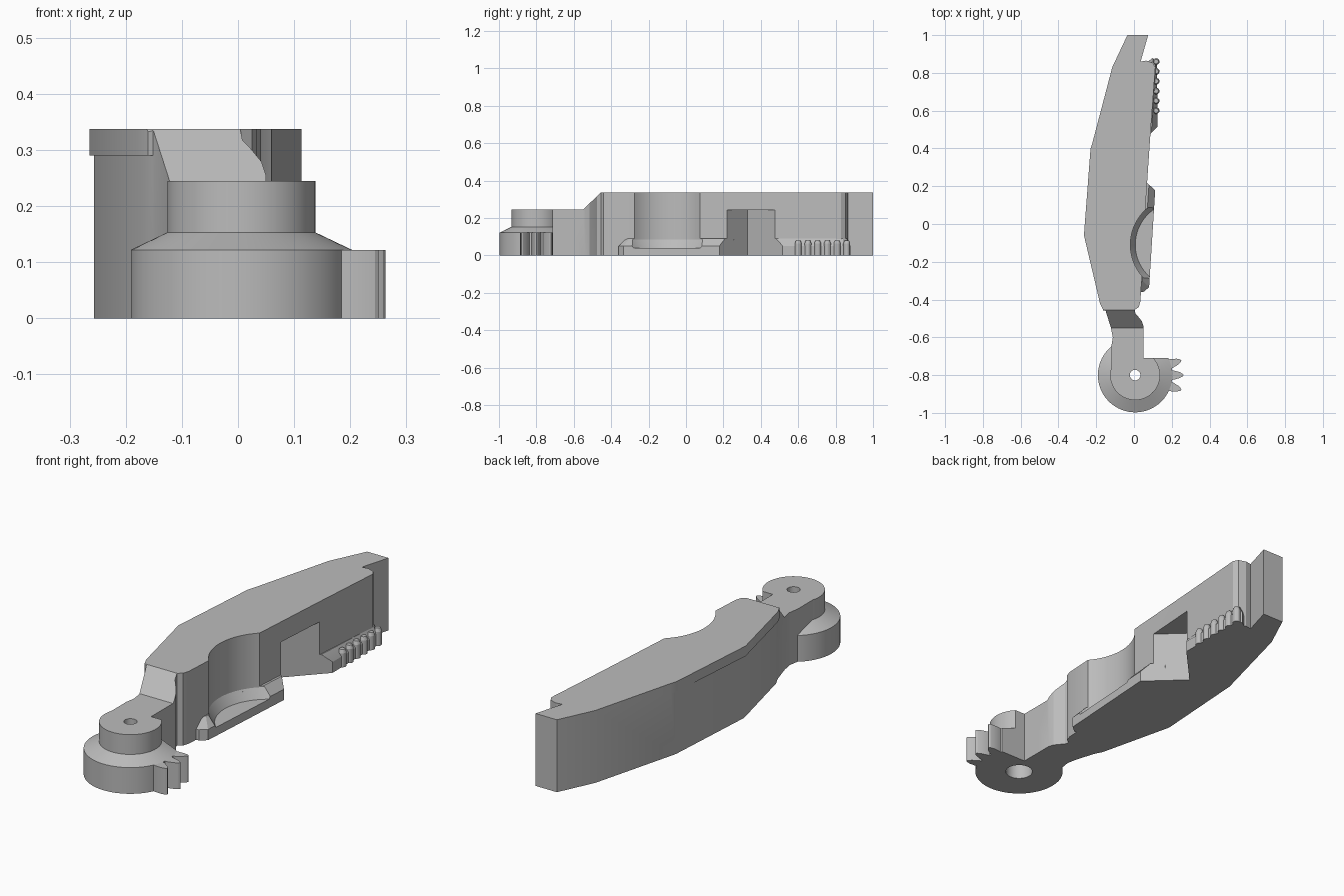
import bpy, bmesh, math

cube = bpy.data.objects.get("Cube")
if cube:
    bpy.data.objects.remove(cube)

grey = bpy.data.materials.new("plain grey")
grey.use_nodes = True
GREY = (0.5, 0.5, 0.5, 1)
grey.diffuse_color = GREY
grey.node_tree.nodes["Principled BSDF"].inputs["Base Color"].default_value = GREY


def loft(name, rings):
    """Solid through a stack of (z, outline) rings with equal point counts."""
    bm = bmesh.new()
    loops = [[bm.verts.new((x, y, z)) for x, y in pts] for z, pts in rings]
    for a, b in zip(loops, loops[1:]):
        for i in range(len(a)):
            j = (i + 1) % len(a)
            bm.faces.new((a[i], a[j], b[j], b[i]))
    bm.faces.new(loops[0][::-1])
    bm.faces.new(loops[-1])
    bmesh.ops.recalc_face_normals(bm, faces=bm.faces)
    mesh = bpy.data.meshes.new(name)
    bm.to_mesh(mesh)
    bm.free()
    mesh.materials.append(grey)
    ob = bpy.data.objects.new(name, mesh)
    bpy.context.collection.objects.link(ob)
    return ob


def prism(name, pts, z0, z1):
    return loft(name, [(z0, pts), (z1, pts)])


def circle(x, y, r, n=64):
    return [(x + r * math.cos(math.tau * i / n), y + r * math.sin(math.tau * i / n))
            for i in range(n)]


def lathe(name, x, y, profile, n=64):
    return loft(name, [(z, circle(x, y, r, n)) for r, z in profile])


def boolean(ob, other, op, keep=False):
    mod = ob.modifiers.new("boolean", "BOOLEAN")
    mod.object, mod.operation, mod.solver = other, op, "EXACT"
    bpy.context.view_layer.objects.active = ob
    bpy.ops.object.modifier_apply(modifier=mod.name)
    if not keep:
        bpy.data.objects.remove(other)


TOP = 0.337
HUB = (0.006, -0.8)

# Long body with the narrow arm leading to the hub
outline = [
    (-0.035, 1), (-0.115, 0.83), (-0.228, 0.4), (-0.257, -0.06), (-0.17, -0.42),
    (-0.15, -0.46), (-0.122, -0.55), (-0.112, -0.6), (-0.12, -0.65), (-0.12, -0.8),
    (0.05, -0.8), (0.05, -0.54), (0.042, -0.515), (0.022, -0.49), (0.008, -0.475),
    (0.004, -0.455), (0.025, -0.44), (0.034, -0.41), (0.04, -0.3), (0.06, 0.08),
    (0.085, 0.45), (0.113, 0.83), (0.1, 0.853), (0.065, 0.865), (0.035, 0.86), (0.075, 1)]
body = prism("body", outline, 0, TOP)

# Thin overhanging lip along the upper left edge
lip = prism("lip", [(-0.18, 0.55), (-0.23, 0.4), (-0.265, -0.06), (-0.18, -0.42),
                    (-0.16, -0.46), (-0.1, -0.44), (-0.1, 0.5)], 0.29, TOP)
boolean(body, lip, "UNION")

# Slope down from the body to the arm
slope = loft("slope_cutter", [
    (0.245, [(-1, -1.2), (1, -1.2), (1, -0.55), (-1, -0.55)]),
    (0.487, [(-1, -1.2), (1, -1.2), (1, -0.3), (-1, -0.3)])])
boolean(body, slope, "DIFFERENCE")

# Stepped hub with a flat stop beside the arm
hub = lathe("hub", *HUB, [(0.197, 0), (0.197, 0.122), (0.132, 0.153), (0.132, 0.245)], 96)
stop = prism("stop_cutter", [(0.05, -0.71), (0.4, -0.71), (0.4, -0.5), (0.05, -0.5)], -0.1, 0.5)
boolean(hub, stop, "DIFFERENCE")
boolean(body, hub, "UNION")

# Stepped pivot hole
hole = lathe("hole_cutter", *HUB, [(0.06, -0.1), (0.06, 0.12), (0.028, 0.12), (0.028, 0.5)], 40)
boolean(body, hole, "DIFFERENCE")

# Chamfered ledge along the foot of the right side
low = [(0, -0.36), (0.05, -0.36), (0.08, -0.335), (0.113, 0.19), (0.125, 0.5),
       (0.122, 0.84), (0.1, 0.88), (0.06, 0.85)]
high = [(0, -0.32), (0.035, -0.32), (0.045, -0.3), (0.078, 0.19), (0.093, 0.5),
        (0.113, 0.84), (0.1, 0.86), (0.06, 0.84)]
ledge = loft("ledge", [(0, low), (0.05, low), (0.09, high)])

# Round scoop and V-shaped notch, cut through both body and ledge
scoop = lathe("scoop_cutter", 0.235, -0.11,
              [(0.228, 0.04), (0.254, 0.085), (0.254, 0.6)], 96)
notch = prism("notch_cutter", [(-0.05, 0.33), (0.27, 0.03), (0.25, 0.65)], -0.1, 0.243)
for cutter in (scoop, notch):
    boolean(body, cutter, "DIFFERENCE", keep=True)
    boolean(ledge, cutter, "DIFFERENCE")

parts = [body, ledge]

# Row of small rounded rack teeth
for i in range(6):
    parts.append(lathe(f"rack_tooth_{i + 1}", 0.117, 0.6 + 0.052 * i,
                       [(0.018, 0), (0.018, 0.065), (0.012, 0.08)], 16))

# Three pointed gear teeth on the hub
blade = [(0.17, -0.028), (0.205, -0.024), (0.235, -0.016), (0.252, -0.007),
         (0.257, 0), (0.252, 0.007), (0.235, 0.016), (0.205, 0.024), (0.17, 0.028)]
for i, angle in enumerate((-0.31, 0, 0.31)):
    c, s = math.cos(angle), math.sin(angle)
    pts = [(HUB[0] + x * c - y * s, HUB[1] + x * s + y * c) for x, y in blade]
    parts.append(prism(f"gear_tooth_{i + 1}", pts, 0, 0.122))

# Smooth the round walls, keep the edges crisp
bpy.ops.object.select_all(action="DESELECT")
for ob in parts:
    ob.select_set(True)
bpy.context.view_layer.objects.active = body
bpy.ops.object.shade_smooth_by_angle(angle=math.radians(20))
